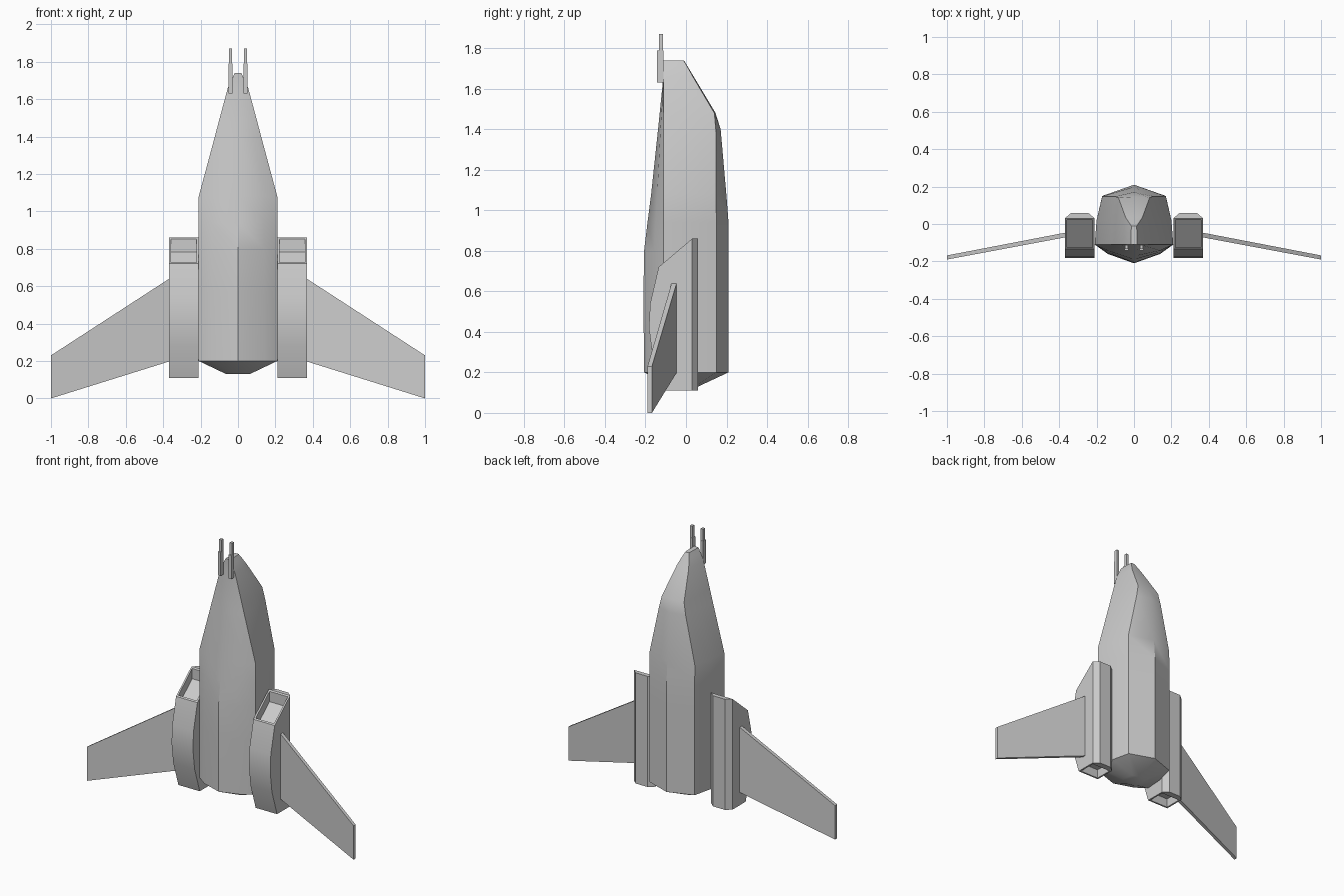
import bpy, bmesh
from math import radians
from mathutils import Vector

if "Cube" in bpy.data.objects:
    bpy.data.objects.remove(bpy.data.objects["Cube"])


def finish(name, bm, smooth=None, mirror=True):
    bmesh.ops.recalc_face_normals(bm, faces=bm.faces)
    me = bpy.data.meshes.new(name)
    bm.to_mesh(me)
    bm.free()
    ob = bpy.data.objects.new(name, me)
    bpy.context.collection.objects.link(ob)
    if smooth:
        me.shade_smooth()
        me.set_sharp_from_angle(angle=radians(smooth))
    if mirror:
        mod = ob.modifiers.new("mirror", 'MIRROR')
        mod.use_mirror_merge = False
    return ob


def loft(bm, rings):
    """Skin a list of point rings, return the vertex rings."""
    vr = [[bm.verts.new(p) for p in r] for r in rings]
    n = len(vr[0])
    for a, b in zip(vr, vr[1:]):
        for i in range(n):
            j = (i + 1) % n
            bm.faces.new((a[i], a[j], b[j], b[i]))
    return vr


def hull_ring(z, s, ridge, shoulder, side, chine, mid, belly):
    half = [(.17 * s, shoulder), (.20 * s, side), (.21 * s, chine), (.14 * s, mid)]
    pts = [(0, ridge)] + half + [(0, belly)] + [(-x, y) for x, y in reversed(half)]
    return [(x, y, z) for x, y in pts]


# Fuselage: height, width scale, then y of ridge, shoulder, side, chine, belly side, keel
stations = [
    (.13, .30, .060, .045, .00, -.035, -.050, -.060),
    (.20, 1.0, .210, .150, .02, -.110, -.160, -.207),
    (.57, 1.0, .210, .150, .02, -.110, -.160, -.210),
    (.80, 1.0, .210, .150, .02, -.110, -.157, -.207),
    (.94, 1.0, .210, .150, .02, -.110, -.150, -.190),
    (1.08, 1.0, .199, .148, .02, -.110, -.142, -.172),
    (1.40, .59, .171, .147, .02, -.110, -.126, -.138),
    (1.48, .49, .146, .140, .02, -.110, -.121, -.130),
    (1.66, .26, .038, .034, -.03, -.110, -.111, -.112),
    (1.71, .15, .008, .006, -.04, -.110, -.1105, -.111),
    (1.74, .08, -.010, -.012, -.05, -.110, -.1105, -.111),
]
bm = bmesh.new()
vr = loft(bm, [hull_ring(*s) for s in stations])
bm.faces.new(vr[0])
bm.faces.new(vr[-1])
finish("fuselage", bm, smooth=33, mirror=False)


# Engine nacelle: box with a bevelled back and a curved front
def nacelle_ring(z_front, y_front, z_back):
    return [(.21, y_front, z_front), (.37, y_front, z_front), (.37, .03, z_back),
            (.335, .06, z_back), (.245, .06, z_back), (.21, .03, z_back)]


front = [(.11, -.11), (.28, -.165), (.42, -.183), (.54, -.177), (.72, -.135)]
bm = bmesh.new()
rings = [nacelle_ring(z, y, z) for z, y in front[:-1]]
rings.append(nacelle_ring(front[-1][0], front[-1][1], .86))
vr = loft(bm, rings)
openings = []
for r in (vr[0], vr[-1]):
    openings.append(bm.faces.new((r[0], r[1], r[2], r[5])))
    bm.faces.new((r[5], r[2], r[3], r[4]))
bmesh.ops.recalc_face_normals(bm, faces=bm.faces)
# Recessed exhaust (bottom) and intake (slanted top)
for face, depth in zip(openings, (.06, -.07)):
    bmesh.ops.inset_region(bm, faces=[face], thickness=.016)
    corners = [v.co.copy() for v in face.verts]
    rim = list(face.verts)
    bm.faces.remove(face)
    floor = [bm.verts.new(c + Vector((0, 0, depth))) for c in corners]
    for i in range(4):
        j = (i + 1) % 4
        bm.faces.new((rim[i], rim[j], floor[j], floor[i]))
    bm.faces.new(floor)
finish("engine_nacelle", bm, smooth=25)

# Swept, drooping wing
bm = bmesh.new()
root = [(.36, -.07, .20), (.36, -.045, .20), (.36, -.045, .645), (.36, -.07, .645)]
tip = [(1, -.19, 0), (1, -.168, 0), (1, -.168, .23), (1, -.19, .23)]
vr = loft(bm, [root, tip])
for r in vr:
    bm.faces.new(r)
finish("wing", bm)

# Nose guns: thick housing with a thinner barrel
bm = bmesh.new()
for x0, x1, y0, y1, z0, z1 in ((.03, .05, -.142, -.112, 1.63, 1.79),
                               (.031, .049, -.134, -.113, 1.79, 1.87)):
    vr = loft(bm, [[(x0, y0, z), (x1, y0, z), (x1, y1, z), (x0, y1, z)] for z in (z0, z1)])
    for r in vr:
        bm.faces.new(r)
finish("nose_gun", bm)
